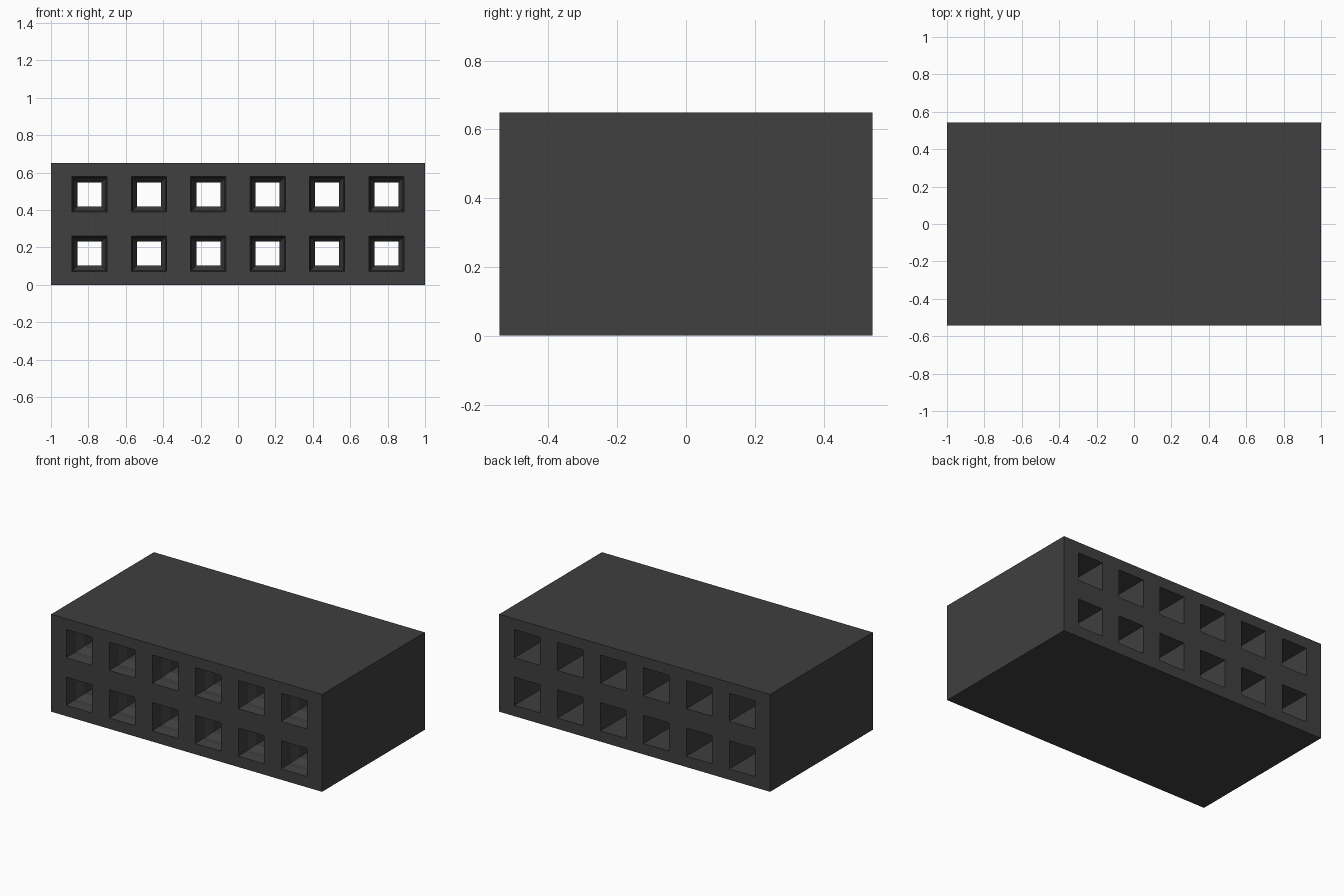
import bpy, bmesh

if "Cube" in bpy.data.objects:
    bpy.data.objects.remove(bpy.data.objects["Cube"])

W, D, H = 2.0, 1.084, 0.65
PITCH = 0.3175
# channel profile, front to back: (y, half width of square opening)
PROFILE = [(-D/2, 0.094), (-0.49, 0.086), (-0.45, 0.086), (-0.40, 0.064),
           (-0.25, 0.064), (-0.25, 0.094), (D/2, 0.094)]
XS = [(i - 2.5) * PITCH for i in range(6)]
ZS = [H/2 - PITCH/2, H/2 + PITCH/2]

bm = bmesh.new()


def ring(cx, y, cz, hx, hz):
    return [bm.verts.new((cx + sx*hx, y, cz + sz*hz))
            for sx, sz in ((-1, -1), (1, -1), (1, 1), (-1, 1))]


def bridge(a, b):
    for i in range(4):
        j = (i + 1) % 4
        bm.faces.new((a[i], a[j], b[j], b[i]))


# outer shell
bridge(ring(0, -D/2, H/2, W/2, H/2), ring(0, D/2, H/2, W/2, H/2))

# stepped square channels
for cx in XS:
    for cz in ZS:
        rings = [ring(cx, y, cz, h, h) for y, h in PROFILE]
        for a, b in zip(rings, rings[1:]):
            bridge(a, b)

# end faces: grid of panels leaving the openings free
def breaks(lo, hi, centres):
    return [lo] + [c + s*0.094 for c in centres for s in (-1, 1)] + [hi]


gx, gz = breaks(-W/2, W/2, XS), breaks(0, H, ZS)
for y in (-D/2, D/2):
    for i in range(len(gx) - 1):
        for k in range(len(gz) - 1):
            if not (i % 2 and k % 2):
                q = ring((gx[i] + gx[i+1])/2, y, (gz[k] + gz[k+1])/2,
                         (gx[i+1] - gx[i])/2, (gz[k+1] - gz[k])/2)
                bm.faces.new(q)

bmesh.ops.remove_doubles(bm, verts=bm.verts, dist=1e-4)
# merge coplanar end panels and fix normals
bmesh.ops.recalc_face_normals(bm, faces=bm.faces)
for f in bm.faces:
    c = f.calc_center_median()
    if abs(abs(c.y) - D/2) < 1e-4 and f.normal.y * c.y < 0:
        f.normal_flip()

mesh = bpy.data.meshes.new("connector_housing")
bm.to_mesh(mesh)
bm.free()
obj = bpy.data.objects.new("connector_housing", mesh)
bpy.context.collection.objects.link(obj)
mat = bpy.data.materials.new("dark_plastic")
mat.diffuse_color = (0.05, 0.05, 0.05, 1)
mat.use_nodes = True
mat.node_tree.nodes["Principled BSDF"].inputs["Base Color"].default_value = mat.diffuse_color
mesh.materials.append(mat)
